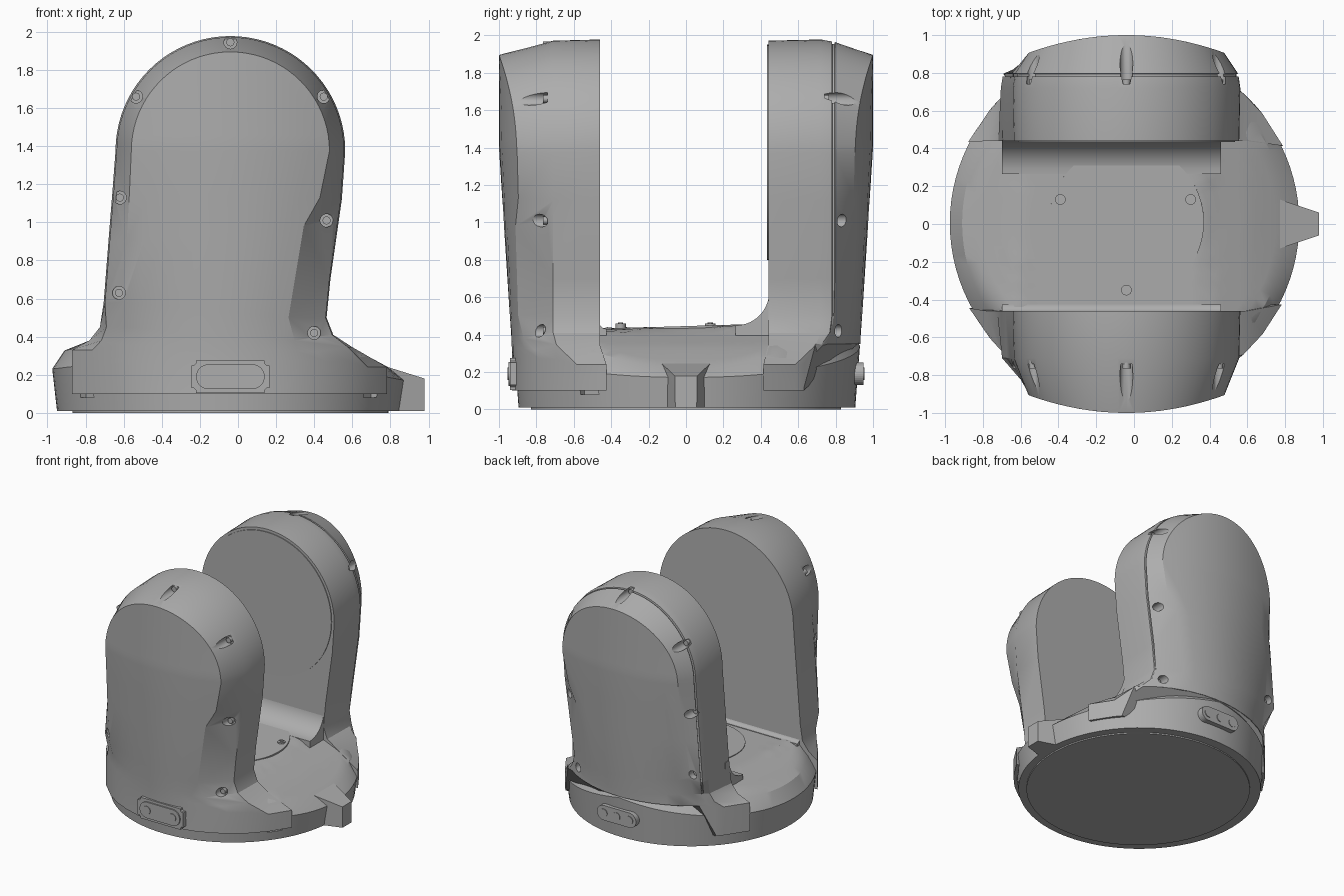
import bpy, bmesh, math
from mathutils import Vector, Matrix

if "Cube" in bpy.data.objects:
    bpy.data.objects.remove(bpy.data.objects["Cube"])

grey = bpy.data.materials.new("plain grey")
grey.use_nodes = True
grey.diffuse_color = (0.42, 0.42, 0.42, 1)
grey.node_tree.nodes["Principled BSDF"].inputs["Base Color"].default_value = grey.diffuse_color

CX, CY = -0.05, 0.005      # centre of the round base
RIM = 0.925                # radius of the base
HEAD = (-0.04, 1.375)      # centre of the rounded arm top (x, z)


def make(name, bm, cuts=(), angle=28):
    bmesh.ops.recalc_face_normals(bm, faces=bm.faces)
    mesh = bpy.data.meshes.new(name)
    bm.to_mesh(mesh)
    bm.free()
    mesh.materials.append(grey)
    ob = bpy.data.objects.new(name, mesh)
    bpy.context.collection.objects.link(ob)
    bpy.ops.object.select_all(action='DESELECT')
    ob.select_set(True)
    bpy.context.view_layer.objects.active = ob
    for cutter in cuts:
        mod = ob.modifiers.new("pocket", 'BOOLEAN')
        mod.operation = 'DIFFERENCE'
        mod.solver = 'EXACT'
        mod.object = cutter
        bpy.ops.object.modifier_apply(modifier=mod.name)
        bpy.data.objects.remove(cutter)
    bpy.ops.object.shade_smooth_by_angle(angle=math.radians(angle))
    return ob


def add_cyl(bm, pos, radius, depth, rot=None, sides=24):
    m = Matrix.Translation(pos) @ (rot or Matrix())
    bmesh.ops.create_cone(bm, cap_ends=True, segments=sides, radius1=radius,
                          radius2=radius, depth=depth, matrix=m)


def add_box(bm, pos, size, rot=None):
    m = Matrix.Translation(pos) @ (rot or Matrix()) @ Matrix.Diagonal((*size, 1))
    bmesh.ops.create_cube(bm, size=1, matrix=m)


def lerp(table, t):
    for (a, u), (b, v) in zip(table, table[1:]):
        if t <= b:
            return u + (v - u) * max(0, (t - a) / (b - a))
    return table[-1][1]


ALONG_Y = Matrix.Rotation(math.pi / 2, 4, 'X')

# Round base: stacked rings, with a sloping deck and a varying rim height
DECK = [(-0.93, 0.32), (-0.78, 0.38), (-0.62, 0.44), (0.35, 0.44), (0.6, 0.34), (0.73, 0.27), (0.9, 0.17)]
EDGE = [(-0.98, 0.23), (-0.05, 0.34), (0.88, 0.17)]


def deck_height(x, y):
    return lerp(DECK, x) + (0.03 * y if -0.6 < x < 0.4 else 0)


def base_ring(bm, radius, kind, n=96):
    ring = []
    for i in range(n):
        a = math.tau * i / n
        x, y = CX + radius * math.cos(a), CY + radius * math.sin(a)
        rim = lerp(EDGE, x)
        z = {"floor": 0.01, "rim": rim, "deck": deck_height(x, y),
             "shoulder": min(deck_height(x, y), rim + 0.09)}[kind]
        ring.append(bm.verts.new((x, y, z)))
    return ring


bm = bmesh.new()
rings = [base_ring(bm, 0.9, "floor"), base_ring(bm, RIM, "rim"), base_ring(bm, 0.86, "shoulder")]
rings += [base_ring(bm, r / 20, "deck") for r in range(16, 0, -1)]
for a, b in zip(rings, rings[1:]):
    for i in range(len(a)):
        j = (i + 1) % len(a)
        bm.faces.new((a[i], a[j], b[j], b[i]))
bm.faces.new(rings[0])
bm.faces.new(rings[-1])
cutter = bmesh.new()
bolts = bmesh.new()
for a in (-35, 215):
    rot = Matrix.Rotation(math.radians(a), 4, 'Z')
    out = rot @ Vector((1, 0, 0))
    spot = Vector((CX, CY, 0.13))
    add_box(cutter, spot + out * 0.92, (0.1, 0.12, 0.1), rot)
    add_cyl(bolts, spot + out * 0.885, 0.03, 0.05, rot @ Matrix.Rotation(math.pi / 2, 4, 'Y'))
make("base", bm, [make("base_pocket_cutter", cutter)])
make("base_bolts", bolts)

# Bottom plate
bm = bmesh.new()
add_cyl(bm, (-0.04, 0, 0.01), 0.83, 0.02, sides=96)
make("bottom_plate", bm)

# Arm outlines: lower side points joined by a rounded head
BODY_L = [(-0.9, 0.1), (-0.9, 0.33), (-0.78, 0.38), (-0.725, 0.45), (-0.705, 0.58), (-0.68, 0.9), (-0.66, 1.15)]
BODY_R = [(0.85, 0.1), (0.85, 0.24), (0.6, 0.345), (0.5, 0.41), (0.465, 0.5), (0.485, 0.7), (0.545, 1.12)]
FACE_L = [(-0.64, 0.1), (-0.69, 0.28), (-0.64, 0.36), (-0.61, 0.45), (-0.6, 0.58), (-0.585, 0.9), (-0.57, 1.15)]
FACE_R = [(0.6, 0.1), (0.6, 0.27), (0.42, 0.32), (0.3, 0.38), (0.265, 0.5), (0.345, 0.98), (0.43, 1.13)]


def outline(left, right, radius):
    arc = [(HEAD[0] - radius * math.cos(math.pi * i / 40),
            HEAD[1] + radius * math.sin(math.pi * i / 40)) for i in range(41)]
    return left + arc + right[::-1]


def face_depth(x, z):
    t = min(1, max(0, (z - 0.3) / 1.1))
    return 0.93 + 0.07 * t - (0.52 - 0.17 * t) * (x - HEAD[0]) ** 2


def arm(name, side, inner, levels, z_min):
    bm = bmesh.new()

    def vert(x, y, z, low=0):
        # The foot of the arm follows the round base
        p = Vector((x - CX, y))
        if z < 0.5 and p.length > RIM + 0.01:
            p *= (RIM + 0.01) / p.length
        return bm.verts.new((p.x + CX, p.y * side, max(z, low)))

    rings = []
    for y, inset in levels:
        pts = outline(BODY_L, BODY_R, 0.603)
        rings.append([vert(HEAD[0] + (x - HEAD[0]) * (1 - inset), y,
                           z - inset * max(0, z - 0.4) * 0.4) for x, z in pts])
    pts = outline(FACE_L, FACE_R, 0.52)
    edge = [vert(x, face_depth(x, z), z, z_min) for x, z in pts]
    rings.append(edge)
    n, mid, cols = len(pts), len(pts) // 2, 10
    # Bowed outer face, filled row by row up to the apex
    rows = []
    for i in range(mid):
        (x0, z0), (x1, z1) = pts[i], pts[n - 1 - i]
        row = [edge[i]]
        for c in range(1, cols):
            x, z = x0 + (x1 - x0) * c / cols, z0 + (z1 - z0) * c / cols
            row.append(vert(x, face_depth(x, z), z, z_min))
        rows.append(row + [edge[n - 1 - i]])
    for a, b in zip(rows, rows[1:]):
        for c in range(cols):
            bm.faces.new((a[c], a[c + 1], b[c + 1], b[c]))
    for c in range(cols):
        bm.faces.new((rows[-1][c], rows[-1][c + 1], edge[mid]))
    for a, b in zip(rings, rings[1:]):
        for i in range(n - 1):
            bm.faces.new((a[i], a[i + 1], b[i + 1], b[i]))
        if b is not edge:
            bm.faces.new((a[-1], a[0], b[0], b[-1]))
    bm.faces.new([rings[-2][-1], rings[-2][0]] + rows[0])
    bm.faces.new(rings[0])
    # Screw pockets around the chamfer
    cutter, bolts = bmesh.new(), bmesh.new()
    for x, z in [(-0.04, 1.945), (-0.535, 1.66), (0.45, 1.66), (-0.62, 1.13), (0.465, 1.01), (-0.625, 0.63), (0.4, 0.42)]:
        add_cyl(cutter, (x, side * 0.94, z), 0.034, 0.4, ALONG_Y)
        add_cyl(bolts, (x, side * 0.74, z), 0.021, 0.05, ALONG_Y, 16)
    make(name, bm, [make(name + "_pocket_cutter", cutter)])
    make(name + "_bolts", bolts)


arm("front_arm", -1, 0.46, [(0.46, 0), (0.71, 0.01)], 0.1)
arm("back_arm", 1, 0.44, [(0.44, 0.01), (0.72, 0), (0.78, 0.015), (0.782, 0.035), (0.794, 0.035), (0.796, 0.02)], 0.35)

# Round pad on the inside of the back arm
bm = bmesh.new()
add_cyl(bm, (HEAD[0], 0.44, HEAD[1]), 0.575, 0.012, ALONG_Y, 96)
make("pivot_pad", bm)

# Curved fillets from the arms down to the deck
for name, side, wall, size in (("back_fillet", 1, 0.445, 0.18), ("front_fillet", -1, 0.465, 0.04)):
    bm = bmesh.new()
    ends = []
    floor = 0.44 + 0.03 * side * 0.3
    for x in (-0.7, 0.46):
        prof = [(wall + 0.05, floor - 0.1), (wall - size, floor - 0.1)]
        prof += [(wall - size + size * math.sin(math.pi * i / 20),
                  floor + size * (1 - math.cos(math.pi * i / 20))) for i in range(11)]
        prof.append((wall + 0.05, floor + size))
        ends.append([bm.verts.new((x, y * side, z)) for y, z in prof])
    a, b = ends
    for i in range(len(a)):
        j = (i + 1) % len(a)
        bm.faces.new((a[i], a[j], b[j], b[i]))
    bm.faces.new(a)
    bm.faces.new(b)
    make(name, bm)

# Deck disc and its three screws
bm = bmesh.new()
add_cyl(bm, (-0.04, 0.01, 0.44), 0.41, 0.012, Matrix.Rotation(0.03, 4, 'X'), 96)
make("deck_disc", bm)
bm = bmesh.new()
for x, y in ((-0.39, 0.13), (0.3, 0.13), (-0.04, -0.35)):
    add_cyl(bm, (x, y, 0.445), 0.028, 0.03)
    add_cyl(bm, (x, y, 0.455), 0.014, 0.02, sides=6)
make("deck_screws", bm)

# Pointer tab on the rim
bm = bmesh.new()
for x, w, top in ((0.74, 0.14, 0.255), (0.86, 0.085, 0.215), (0.98, 0.06, 0.18)):
    for y in (-w, w):
        bm.verts.new((x, y, top))
        bm.verts.new((x, y * 0.95, 0.01))
bmesh.ops.convex_hull(bm, input=bm.verts)
make("pointer_tab", bm, angle=15)


# Connector plates with rounded ends on the front and back
def pill(bm, x, y, z, half, radius, depth):
    before = set(bm.verts)
    for sx in (-half, half):
        add_cyl(bm, (x + sx, y, z), radius, depth, ALONG_Y, 32)
    bmesh.ops.convex_hull(bm, input=[v for v in bm.verts if v not in before])


bm = bmesh.new()
add_box(bm, (-0.04, -0.905, 0.19), (0.41, 0.07, 0.17))
bmesh.ops.bevel(bm, geom=[e for e in bm.edges if abs(e.verts[0].co.y - e.verts[1].co.y) > 0.01],
                offset=0.025, segments=3, affect='EDGES')
make("front_connector_frame", bm)
for name, side, half, radius, holes in (("front", -1, 0.115, 0.065, (-0.115, 0.115)),
                                        ("back", 1, 0.115, 0.06, (-0.115, 0, 0.115))):
    bm = bmesh.new()
    pill(bm, -0.04, side * 0.92, 0.19, half, radius, 0.06)
    make(name + "_connector_plate", bm)
    bm = bmesh.new()
    for x in holes:
        add_cyl(bm, (x - 0.04, side * 0.93, 0.19), 0.033, 0.05, ALONG_Y)
    make(name + "_connector_screws", bm)
